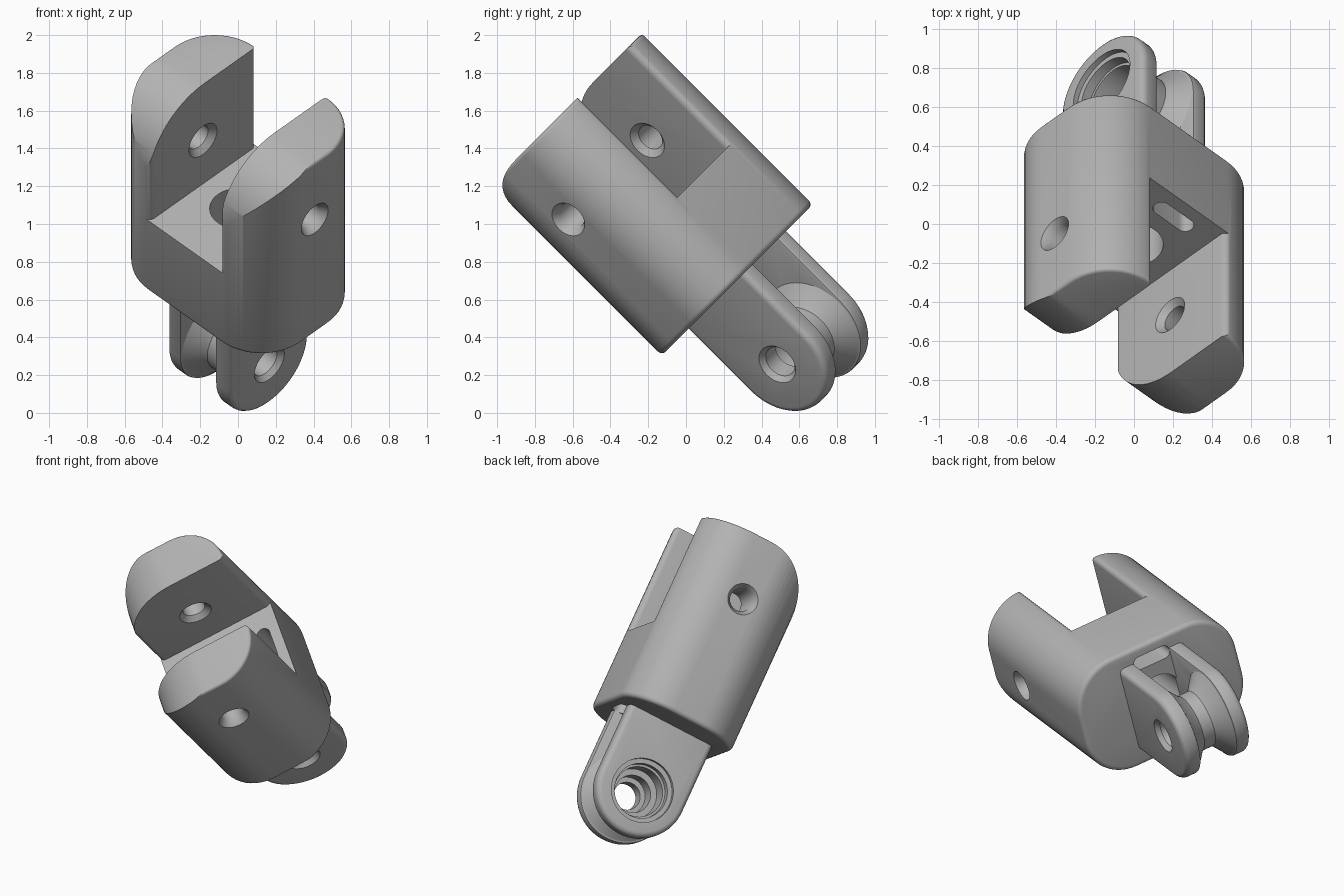
import bpy, bmesh, math
from mathutils import Matrix, Vector

if "Cube" in bpy.data.objects:
    bpy.data.objects.remove(bpy.data.objects["Cube"])

# Local frame: X across the fork, Y along the slot, Z along the part axis (tilted 45 degrees)
S = math.sqrt(0.5)
FRAME = Matrix(((S, S, 0, 0),
                (-0.5, 0.5, -S, 0.69 * S),
                (-0.5, 0.5, S, 0.69 * S),
                (0, 0, 0, 1)))

grey = bpy.data.materials.new("light_grey")
grey.diffuse_color = (0.45, 0.45, 0.45, 1)
grey.use_nodes = True
grey.node_tree.nodes["Principled BSDF"].inputs["Base Color"].default_value = grey.diffuse_color


def loft(name, rings):
    """Solid through equal-length rings of 3D points, capped at both ends."""
    bm = bmesh.new()
    loops = [[bm.verts.new(p) for p in ring] for ring in rings]
    n = len(loops[0])
    for a, b in zip(loops, loops[1:]):
        for i in range(n):
            bm.faces.new((a[i], a[(i + 1) % n], b[(i + 1) % n], b[i]))
    bm.faces.new(loops[0])
    bm.faces.new(loops[-1])
    bmesh.ops.recalc_face_normals(bm, faces=bm.faces)
    mesh = bpy.data.meshes.new(name)
    bm.to_mesh(mesh)
    bm.free()
    mesh.materials.append(grey)
    ob = bpy.data.objects.new(name, mesh)
    bpy.context.collection.objects.link(ob)
    ob.matrix_world = FRAME
    return ob


def cut(ob, cutters):
    """Subtract cutters and remove them."""
    for c in cutters:
        c.hide_render = True
        mod = ob.modifiers.new("cut", 'BOOLEAN')
        mod.operation = 'DIFFERENCE'
        mod.solver = 'EXACT'
        mod.object = c
    bpy.context.view_layer.update()
    dg = bpy.context.evaluated_depsgraph_get()
    mesh = bpy.data.meshes.new_from_object(ob.evaluated_get(dg))
    ob.modifiers.clear()
    ob.data = mesh
    for c in cutters:
        bpy.data.objects.remove(c)


def round_rect(hx, hy, r, steps=14):
    pts = []
    for q, (sx, sy) in enumerate(((1, 1), (-1, 1), (-1, -1), (1, -1))):
        for i in range(steps + 1):
            t = math.pi / 2 * (q + i / steps)
            pts.append((sx * (hx - r) + r * math.cos(t), sy * (hy - r) + r * math.sin(t)))
    return pts


def fillet(f, steps=4):
    """(inset, depth) pairs of a quarter-round edge, from the face outwards."""
    return [(f * (1 - math.sin(t)), f * (1 - math.cos(t)))
            for t in (math.pi / 2 * i / steps for i in range(steps + 1))]


def turned(name, profile, z, n=64):
    """Solid of revolution about the X direction at height z; profile = (x, radius)."""
    return loft(name, [[(x, r * math.cos(2 * math.pi * i / n), z + r * math.sin(2 * math.pi * i / n))
                        for i in range(n)] for x, r in profile])


def smooth(ob):
    bpy.ops.object.select_all(action='DESELECT')
    ob.select_set(True)
    bpy.context.view_layer.objects.active = ob
    bpy.ops.object.shade_smooth_by_angle(angle=math.radians(32))


# Fork body: rounded block with softened ends
Z0, Z1, HX, HY, R = 0.305, 1.585, 0.575, 0.40, 0.30
levels = [(d, Z0 + h) for d, h in fillet(0.03)]
levels += [(d, Z1 - h) for d, h in reversed(fillet(0.02))]
body = loft("fork_body", [[(x, y, z) for x, y in round_rect(HX - d, HY - d, R - d)]
                          for d, z in levels])

# Slot between the prongs, flared softly where it leaves the block
half, f = 0.262, 0.035
side = [(half + f * (1 - math.cos(t)), HY - f + f * math.sin(t))
        for t in (math.pi / 2 * i / 5 for i in range(6))] + [(half + f, 0.6)]
outline = side + [(-x, y) for x, y in reversed(side)]
outline += [(-x, -y) for x, y in side] + [(x, -y) for x, y in reversed(side)]
slot = loft("slot_cutter", [[(x, y, z) for x, y in outline] for z in (0.84, 1.9)])

# Large rounding at one side of both prong tips
RR = 0.41
arc = [(-HY + RR - RR * math.sin(t), Z1 - RR + RR * math.cos(t))
       for t in (math.pi / 2 * i / 20 for i in range(21))]
arc += [(-0.7, Z1 - RR), (-0.7, 1.9), (-HY + RR, 1.9)]
tip = loft("tip_cutter", [[(x, y, z) for y, z in arc] for x in (-0.9, 0.9)])
cut(body, [slot, tip])

# Pin holes through the prongs, countersunk on both faces
holes = []
for s in (-1, 1):
    holes.append(turned("pin_cutter", [(s * 0.20, 0.135), (s * half, 0.105), (s * 0.295, 0.072),
                                       (s * 0.53, 0.072), (s * HX, 0.10), (s * 0.65, 0.15)], 1.165))
# Central bore and side slot through the slot floor
bore = loft("bore_cutter", [[(0.15 * math.cos(2 * math.pi * i / 48), 0.15 * math.sin(2 * math.pi * i / 48), z)
                             for i in range(48)] for z in (0.1, 1.0)])
side_slot = loft("side_slot_cutter", [[(x, y + 0.285, z) for x, y in round_rect(0.13, 0.045, 0.044, 6)]
                                      for z in (0.1, 1.0)])
cut(body, holes + [bore, side_slot])
smooth(body)

# Two lugs below the body, softened on the outer faces
PZ, LR = -0.16, 0.30


def lug_ring(x, d, top=0.33, n=32):
    r = LR - d
    pts = [(x, r * math.cos(t), PZ + r * math.sin(t))
           for t in (math.pi + math.pi * i / n for i in range(n + 1))]
    return pts + [(x, r, top), (x, -r, top)]


def lug(name, s):
    rings = [lug_ring(s * (0.235 - h), d) for d, h in fillet(0.035)]
    rings += [lug_ring(s * (0.13 + h), d) for d, h in reversed(fillet(0.012, 2))]
    return loft(name, rings)


# Grooved hub joining the lugs
hub = turned("grooved_hub", [(-0.15, 0.29), (-0.13, 0.288), (-0.06, 0.205), (-0.04, 0.19),
                             (0.04, 0.19), (0.06, 0.205), (0.13, 0.288), (0.15, 0.29)], PZ)

# Stepped bore through lugs and hub: wide at one side, small at the other
steps = [(-0.4, 0.205), (-0.205, 0.205), (-0.204, 0.175), (-0.15, 0.175), (-0.149, 0.16), (-0.02, 0.16),
         (-0.019, 0.12), (0.10, 0.12), (0.101, 0.088), (0.205, 0.088), (0.235, 0.112), (0.4, 0.112)]
for part in (lug("wide_bore_lug", -1), lug("small_bore_lug", 1), hub):
    cut(part, [turned("stepped_bore_cutter", steps, PZ)])
    smooth(part)
